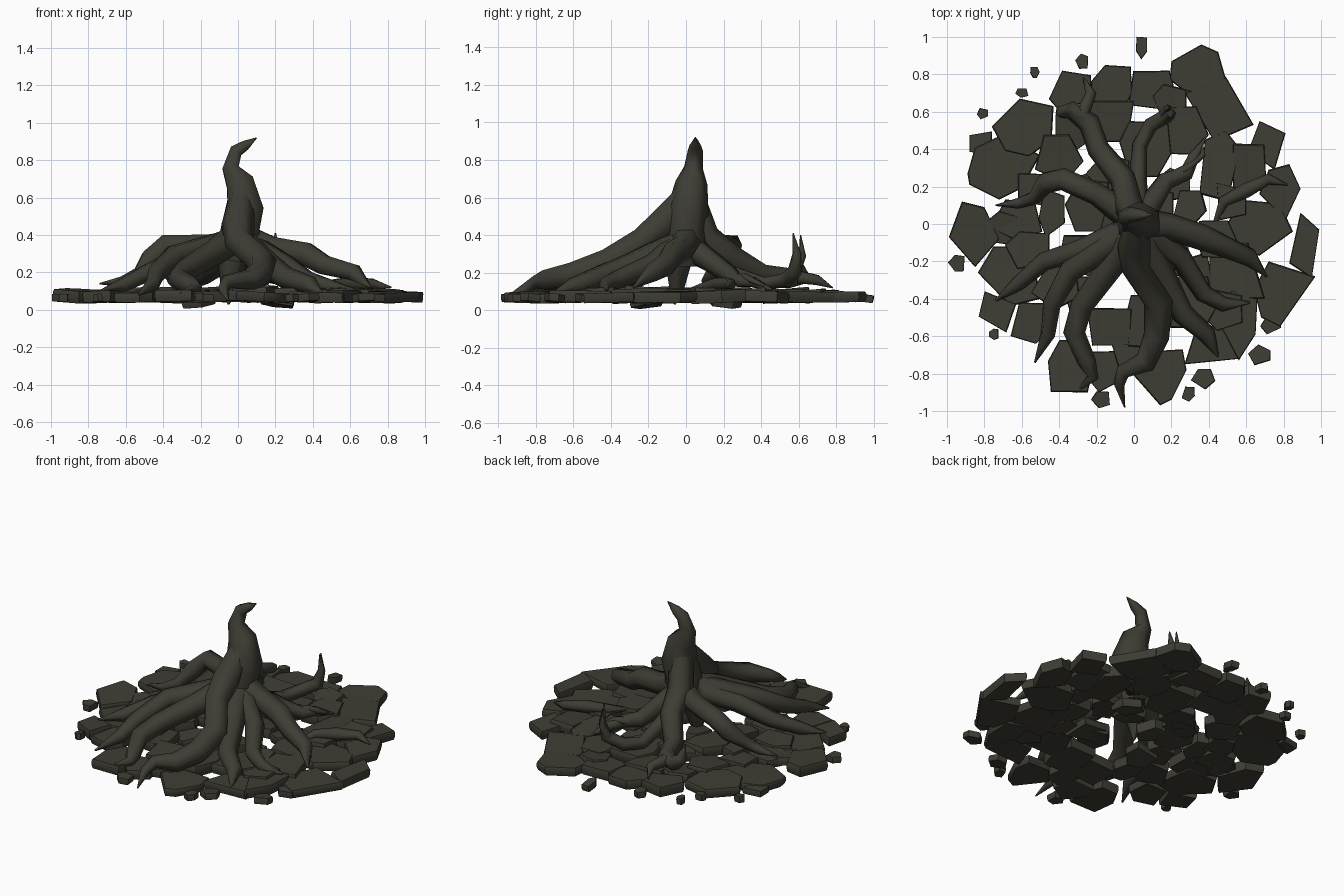
import bpy
import bmesh
import math
import random
from mathutils import Matrix, Vector

random.seed(11)
default_cube = bpy.data.objects.get("Cube")
if default_cube:
    bpy.data.objects.remove(default_cube, do_unlink=True)

# One dark olive grey for wood and stone
GREY = (0.048, 0.046, 0.034, 1)
material = bpy.data.materials.new("dark olive grey")
material.use_nodes = True
material.diffuse_color = GREY
shader = material.node_tree.nodes["Principled BSDF"]
shader.inputs["Base Color"].default_value = GREY
shader.inputs["Roughness"].default_value = 0.9


def select_only(obj):
    bpy.ops.object.select_all(action="DESELECT")
    obj.select_set(True)
    bpy.context.view_layer.objects.active = obj


def root(name, *points):
    """Tapering six-sided limb through (x, y, z, radius) points in hundredths."""
    curve = bpy.data.curves.new(name, "CURVE")
    curve.dimensions = "3D"
    curve.bevel_depth = 1
    curve.bevel_resolution = 1
    curve.use_fill_caps = True
    spline = curve.splines.new("POLY")
    spline.points.add(len(points) - 1)
    for target, (x, y, z, radius) in zip(spline.points, points):
        target.co = (x / 100, y / 100, z / 100, 1)
        target.radius = radius / 100
    obj = bpy.data.objects.new(name, curve)
    bpy.context.collection.objects.link(obj)
    select_only(obj)
    bpy.ops.object.convert(target="MESH")
    obj = bpy.context.object
    obj.data.materials.clear()
    obj.data.materials.append(material)
    bpy.ops.object.shade_smooth_by_angle(angle=math.radians(80))


def outline(x, y, width, depth):
    """Random blocky corners filling a width by depth box around (x, y)."""
    sides = random.choice((4, 5, 5, 6))
    turn = math.pi / 4 + random.uniform(-0.3, 0.3)
    corners = []
    for i in range(sides):
        angle = turn + (i + random.uniform(-0.2, 0.2)) * math.tau / sides
        c, s = math.cos(angle), math.sin(angle)
        reach = 0.25 + 0.75 / max(abs(c), abs(s))
        corners.append([c * reach, s * reach])
    for k, (centre, size) in enumerate(((x, width), (y, depth))):
        low = min(p[k] for p in corners)
        high = max(p[k] for p in corners)
        for p in corners:
            p[k] = centre + ((p[k] - low) / (high - low) - 0.5) * size
    return corners


def stone(name, points, bottom, top, tilt, axis=None):
    """Cracked slab with a chamfered rim over plan corners in hundredths."""
    corners = [Vector((x / 100, y / 100, 0)) for x, y in points]
    count = len(corners)
    middle = sum(corners, Vector()) / count
    half = (top - bottom) / 2
    bm = bmesh.new()
    rings = []
    for scale, height in ((0.95, -half), (1, -half * 0.3), (1, half * 0.6), (0.96, half)):
        rings.append([bm.verts.new((p - middle) * scale + Vector((0, 0, height)))
                      for p in corners])
    for lower, upper in zip(rings, rings[1:]):
        for i in range(count):
            j = (i + 1) % count
            bm.faces.new((lower[i], lower[j], upper[j], upper[i]))
    bm.faces.new(rings[-1])
    bm.faces.new(rings[0][::-1])
    bmesh.ops.recalc_face_normals(bm, faces=bm.faces)
    lean = axis or (random.uniform(-1, 1), random.uniform(-1, 1), 0)
    spin = Matrix.Rotation(tilt, 4, Vector(lean))
    middle.z = (bottom + top) / 2
    bm.transform(Matrix.Translation(middle) @ spin)
    mesh = bpy.data.meshes.new(name)
    bm.to_mesh(mesh)
    bm.free()
    mesh.materials.append(material)
    obj = bpy.data.objects.new(name, mesh)
    bpy.context.collection.objects.link(obj)
    select_only(obj)
    bpy.ops.object.shade_smooth_by_angle(angle=math.radians(40))


def outer_slab(*points):
    stone("outer_slab", points, 0.042, random.uniform(0.09, 0.108), random.uniform(-0.06, 0.06))


# Trunk with its bent, pointed top
root("trunk", (0, 0, 24, 9), (1, 0, 34, 12), (2, 0, 44, 11), (4, 1, 54, 11),
     (1, 3, 68, 8.5), (-4, 4, 76, 5), (-1, 5, 85, 4), (4, 5, 88, 3), (10, 5, 92, 0.3))

# Roots reaching to the front
root("front_root", (2, 2, 64, 6), (0, -12, 46, 9), (1, -24, 36, 8), (13, -42, 25, 8),
     (12, -60, 19, 7), (6, -74, 16, 6), (-6, -79, 15, 4), (-8, -86, 11, 3), (-5, -98, 5, 0.4))
root("front_right_root", (0, -2, 40, 8), (-12, -22, 31, 7), (-28, -44, 21, 6),
     (-32, -58, 16, 6), (-25, -74, 13, 5), (-22, -82, 12, 3), (-31, -90, 9, 0.4))
root("front_left_root", (4, -6, 34, 8), (16, -29, 24, 7), (26, -48, 17, 6),
     (39, -59, 13, 5), (45, -71, 9, 0.5))
root("front_left_outer_root", (5, -3, 34, 8), (25, -18, 24, 6), (37, -37, 16, 5),
     (48, -43, 13, 4), (62, -42, 11, 0.5))

# Roots on both sides
root("right_front_root", (-3, -4, 36, 8), (-34, -25, 29, 6), (-44, -43, 19, 5),
     (-46, -59, 13, 4), (-53, -74, 8, 0.5))
root("right_middle_root", (-3, -3, 35, 7), (-28, -14, 28, 6), (-48, -20, 20, 5),
     (-62, -32, 13, 4), (-74, -41, 10, 0.5))
root("right_back_root", (0, 2, 34, 8), (-20, 16, 35, 6), (-38, 24, 35, 6),
     (-47, 22, 27, 6), (-53, 14, 19, 4), (-62, 11, 15, 3), (-74, 10, 14, 0.4))
root("left_root", (3, 0, 38, 9), (18, -1, 33, 7), (36, -7, 30, 7), (46, -11, 24, 6),
     (62, -18, 20, 5), (71, -28, 12, 0.5))
root("left_surface_root", (43, 0, 10, 1), (48, 12, 13, 3), (60, 18, 14, 4),
     (72, 24, 14, 3), (82, 21, 12, 0.4))

# Roots reaching to the back, with tips curling upward
root("back_root", (1, 3, 60, 7), (-3, 10, 39, 8), (-6, 24, 28, 7), (-19, 40, 19, 6),
     (-24, 54, 17, 6), (-34, 61, 18, 5), (-39, 60, 22, 3.5), (-40, 58, 31, 0.4))
root("back_root_tail", (-28, 58, 18, 4), (-23, 70, 16, 3), (-27, 78, 12, 0.4))
root("back_left_root", (1, 0, 34, 8), (2, 22, 20, 5), (3, 42, 14, 4), (9, 53, 16, 4),
     (18, 58, 21, 4), (20, 59, 30, 2.5), (20, 57, 41, 0.4))
root("back_left_second_tip", (16, 58, 20, 3), (18, 62, 29, 2), (18, 61, 40, 0.3))
root("back_left_fork", (3, 2, 34, 7), (17, 23, 19, 5), (28, 27, 16, 4),
     (32, 36, 15, 3), (38, 46, 11, 0.5))
root("back_left_twig", (20, 25, 17, 3), (30, 31, 18, 2), (37, 37, 15, 1.5), (36, 45, 12, 0.3))
root("tap_root", (-3, -4, 26, 8), (-5, -5, 10, 4), (-5, -6, 3, 0.5))

# Largest slabs, by their corners
outer_slab((19, 77), (20, 87), (36, 96), (45, 92), (49, 78), (42, 70), (27, 71))
outer_slab((27, 70), (49, 79), (64, 53), (43, 44), (35, 57))
outer_slab((-61, 67), (-43, 63), (-44, 45), (-56, 36), (-69, 39), (-76, 52))
outer_slab((-89, 27), (-85, 41), (-72, 47), (-50, 37), (-60, 19), (-72, 13), (-88, 21))
outer_slab((-99, -7), (-92, 12), (-80, 9), (-72, -8), (-85, -23))
outer_slab((-1, -80), (9, -68), (26, -67), (28, -78), (20, -94), (14, -97))
outer_slab((64, -35), (72, -20), (97, -28), (78, -55), (68, -50))
outer_slab((83, -21), (89, 6), (99, -3), (95, -29))
outer_slab((47, -5), (57, 13), (78, 11), (85, -4), (67, -17), (54, -13))
outer_slab((67, 16), (72, 29), (83, 32), (89, 19), (81, 2))
outer_slab((27, -75), (33, -56), (51, -53), (57, -72))
outer_slab((47, -56), (52, -35), (66, -40), (65, -59), (56, -73))
outer_slab((35, 16), (38, 45), (49, 50), (57, 40), (50, 12))

# Rest of the outer ring: x, y, width, depth
for box in ((11, 71, 28, 22), (-12, 73, 22, 24), (-34, 71, 23, 22), (-67, -28, 33, 32),
            (-73, -47, 20, 22), (-55, -53, 22, 22), (-34, -76, 24, 28), (-17, -79, 22, 22),
            (71, 42, 20, 26), (28, 50, 24, 26)):
    outer_slab(*outline(*box))

# Broken slabs closer to the trunk
inner_slabs = (
    (-14, 55, 28, 22), (-40, 35, 26, 26), (-31, 52, 22, 24), (6, 40, 28, 30),
    (30, 8, 18, 20), (-25, 10, 24, 28), (55, -25, 30, 30), (31, -42, 26, 28),
    (-13, -55, 24, 20), (-3, -70, 18, 20), (12, -22, 20, 22), (-57, -14, 24, 20),
    (-42, -34, 26, 24), (-63, 2, 28, 22), (8, -52, 26, 28), (44, -8, 22, 20),
    (-44, 6, 14, 26), (62, 30, 18, 26), (-14, 28, 24, 20), (-70, -2, 16, 18),
    (46, -46, 24, 22), (-28, -40, 16, 24), (-31, -14, 18, 16), (12, 10, 18, 16),
    (-10, 2, 16, 18), (32, -24, 20, 18), (-52, 18, 20, 18), (19, 66, 18, 18),
    (52, 12, 16, 20),
)
for box in inner_slabs:
    stone("inner_slab", outline(*box), 0.05, random.uniform(0.1, 0.12),
          random.uniform(-0.17, 0.17))

# Slabs sunk below the roots, leaning down and outward
for side in (-1, 1):
    stone("sunken_slab", outline(side * 21, side * 21, 18, 18), 0.022, 0.072, 0.18,
          (-side, side, 0))
    stone("sunken_slab", outline(side * 20, side * -20, 20, 18), 0.045, 0.09, 0.1,
          (side, side, 0))

# Loose pebbles around the edge
pebbles = (
    (4, 94, 6, 12), (-28, 87, 7, 8), (-53, 81, 5, 6), (-60, 70, 7, 5), (-81, 59, 6, 6),
    (-82, 43, 12, 13), (-95, -21, 9, 9), (-75, -59, 5, 6), (-18, -94, 10, 9),
    (29, -91, 7, 8), (37, -83, 13, 11), (67, -70, 12, 11), (73, -54, 11, 10),
)
for box in pebbles:
    stone("pebble", outline(*box), 0.045, 0.085, random.uniform(-0.15, 0.15))
